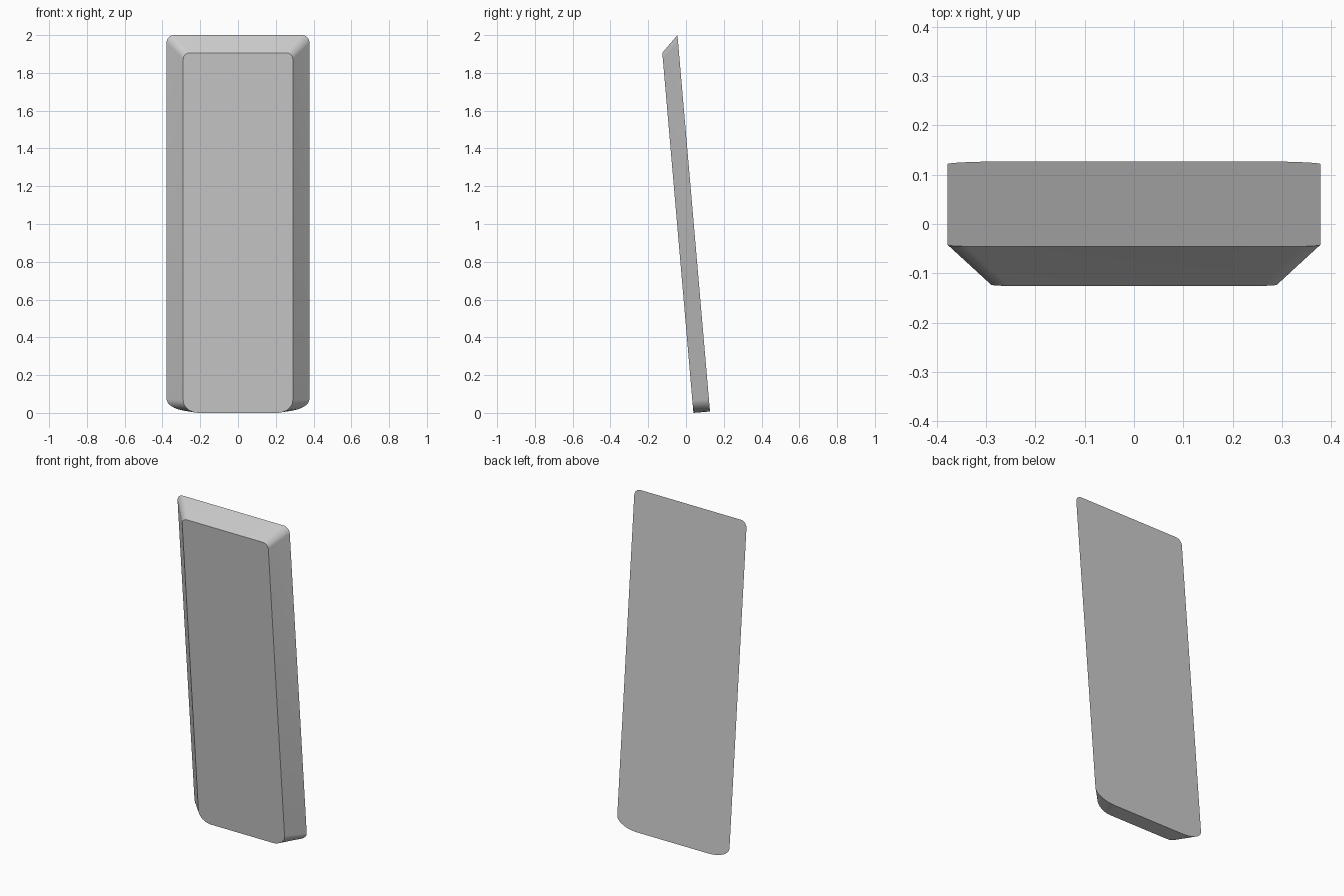
import bpy, bmesh, math
from mathutils import Matrix

cube = bpy.data.objects.get("Cube")
if cube:
    bpy.data.objects.remove(cube, do_unlink=True)

STEPS = 10       # segments per rounded corner
DEPTH = 0.088    # slab thickness
TILT = math.atan2(0.172, 1.99)


def outline(half_width, height, bottom_radii, top_radii):
    """Closed (x, z) outline with elliptical corners, counter-clockwise."""
    corners = [(1, 0, bottom_radii, -90), (1, 1, top_radii, 0),
               (-1, 1, top_radii, 90), (-1, 0, bottom_radii, 180)]
    points = []
    for side, top, (rx, rz), start in corners:
        cx = side * (half_width - rx)
        cz = height - rz if top else rz
        for i in range(STEPS + 1):
            a = math.radians(start + 90 * i / STEPS)
            points.append((cx + rx * math.cos(a), cz + rz * math.sin(a)))
    return points


# Wide back outline and narrower, shorter front outline
back = outline(0.378, 2.0, (0.14, 0.066), (0.04, 0.04))
front = outline(0.29, 1.913, (0.085, 0.066), (0.035, 0.033))

# Loft the two outlines into a bevelled slab
bm = bmesh.new()
back_ring = [bm.verts.new((x, 0, z)) for x, z in back]
front_ring = [bm.verts.new((x, -DEPTH, z)) for x, z in front]
bm.faces.new(front_ring)
bm.faces.new(back_ring[::-1])
count = len(back)
for i in range(count):
    j = (i + 1) % count
    bm.faces.new((back_ring[i], back_ring[j], front_ring[j], front_ring[i]))
bmesh.ops.recalc_face_normals(bm, faces=bm.faces)

# Lean the slab forward and stand it on the ground
bm.transform(Matrix.Translation((0, 0.127, DEPTH * math.sin(TILT)))
             @ Matrix.Rotation(TILT, 4, 'X'))
mesh = bpy.data.meshes.new("leaning_panel")
bm.to_mesh(mesh)
bm.free()
panel = bpy.data.objects.new("leaning_panel", mesh)
bpy.context.collection.objects.link(panel)

# Plain grey finish
grey = bpy.data.materials.new("plain grey")
grey.use_nodes = True
colour = (0.6, 0.6, 0.6, 1)
grey.diffuse_color = colour
grey.node_tree.nodes["Principled BSDF"].inputs["Base Color"].default_value = colour
mesh.materials.append(grey)

# Smooth rounded corners, crisp rims
bpy.ops.object.select_all(action='DESELECT')
panel.select_set(True)
bpy.context.view_layer.objects.active = panel
bpy.ops.object.shade_smooth_by_angle(angle=math.radians(30))
